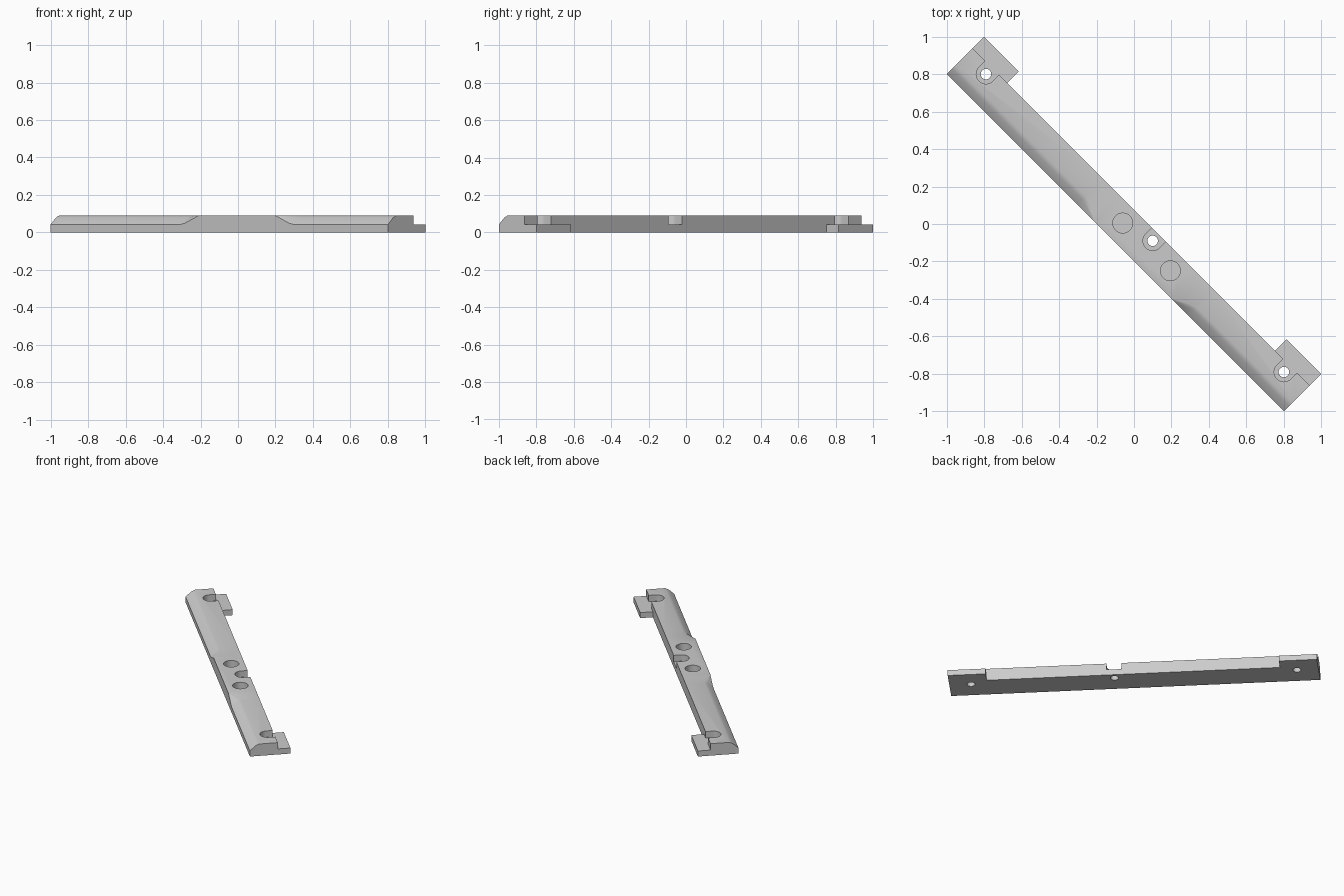
import bpy, bmesh, math
from mathutils import Matrix

if "Cube" in bpy.data.objects:
    bpy.data.objects.remove(bpy.data.objects["Cube"], do_unlink=True)

TOP, LEDGE = 0.09, 0.042
FRONT, BACK, TAB_BACK = -0.1414, 0.053, 0.1414
END, TAB_INNER = 1.2728, 1.011
MID = 0.134          # middle of the central group of holes
HOLE_V = 0.007

grey = bpy.data.materials.new("plain_grey")
grey.use_nodes = True
grey.diffuse_color = (0.6, 0.6, 0.6, 1)
grey.node_tree.nodes["Principled BSDF"].inputs["Base Color"].default_value = (0.6, 0.6, 0.6, 1)


def loft(name, rings):
    """Join equal rings of points into a closed solid."""
    bm = bmesh.new()
    loops = [[bm.verts.new(p) for p in ring] for ring in rings]
    n = len(loops[0])
    for a, b in zip(loops, loops[1:]):
        for i in range(n):
            j = (i + 1) % n
            bm.faces.new((a[i], a[j], b[j], b[i]))
    bm.faces.new(loops[0])
    bm.faces.new(loops[-1])
    bmesh.ops.recalc_face_normals(bm, faces=bm.faces[:])
    mesh = bpy.data.meshes.new(name)
    bm.to_mesh(mesh)
    bm.free()
    mesh.materials.append(grey)
    obj = bpy.data.objects.new(name, mesh)
    bpy.context.collection.objects.link(obj)
    return obj


def prism(name, outline, z0, z1):
    return loft(name, [[(x, y, z) for x, y in outline] for z in (z0, z1)])


def arc(u, v, r, start, end, steps):
    angles = [math.radians(start + (end - start) * i / steps) for i in range(steps + 1)]
    return [(u + r * math.cos(a), v + r * math.sin(a)) for a in angles]


def section(u, s):
    """Bar cross-section; s is how far the front bevel has grown."""
    return [(u, FRONT, 0), (u, FRONT, TOP - 0.047 * s),
            (u, FRONT + 0.04 * s, TOP - 0.011 * s), (u, FRONT + 0.064 * s, TOP),
            (u, BACK, TOP), (u, BACK, 0)]


# Bar with a front bevel that fades out towards the middle
ramp = [(0.425, 1), (0.395, 0.88), (0.325, 0.3), (0.292, 0.02)]
stations = [(-END, 1)] + [(MID - d, s) for d, s in ramp]
stations += [(MID + d, s) for d, s in reversed(ramp)] + [(END, 1)]
bar = loft("bar", [section(u, s) for u, s in stations])

# Screw holes with counterbored slots open at the back
cutters = []
for u in (-1.124, MID, 1.124):
    slot = arc(u, HOLE_V, 0.052, 180, 360, 24) + [(u + 0.052, 0.2), (u - 0.052, 0.2)]
    cutters.append(prism("slot_cutter", slot, LEDGE, 0.2))
    cutters.append(prism("hole_cutter", arc(u, HOLE_V, 0.028, 0, 345, 23), -0.1, 0.06))

# Blind round pockets
for u in (MID - 0.18, MID + 0.18):
    cutters.append(prism("pocket_cutter", arc(u, -0.039, 0.053, 0, 352.5, 47), 0.03, 0.2))

bpy.context.view_layer.objects.active = bar
for cutter in cutters:
    cutter.hide_render = True
    mod = bar.modifiers.new("cut", 'BOOLEAN')
    mod.operation, mod.solver, mod.object = 'DIFFERENCE', 'EXACT', cutter
    bpy.ops.object.modifier_apply(modifier=mod.name)
for cutter in cutters:
    bpy.data.objects.remove(cutter, do_unlink=True)

# Low mounting tabs behind each end
parts = [bar]
for side, name in ((-1, "right_tab"), (1, "left_tab")):
    outline = [(side * TAB_INNER, BACK), (side * END, BACK),
               (side * END, TAB_BACK), (side * TAB_INNER, TAB_BACK)]
    parts.append(prism(name, outline, 0, LEDGE))

# Turn everything onto the diagonal and shade
bpy.ops.object.select_all(action='DESELECT')
for obj in parts:
    obj.data.transform(Matrix.Rotation(math.radians(-45), 4, 'Z'))
    obj.select_set(True)
bpy.ops.object.shade_smooth_by_angle(angle=math.radians(30))
